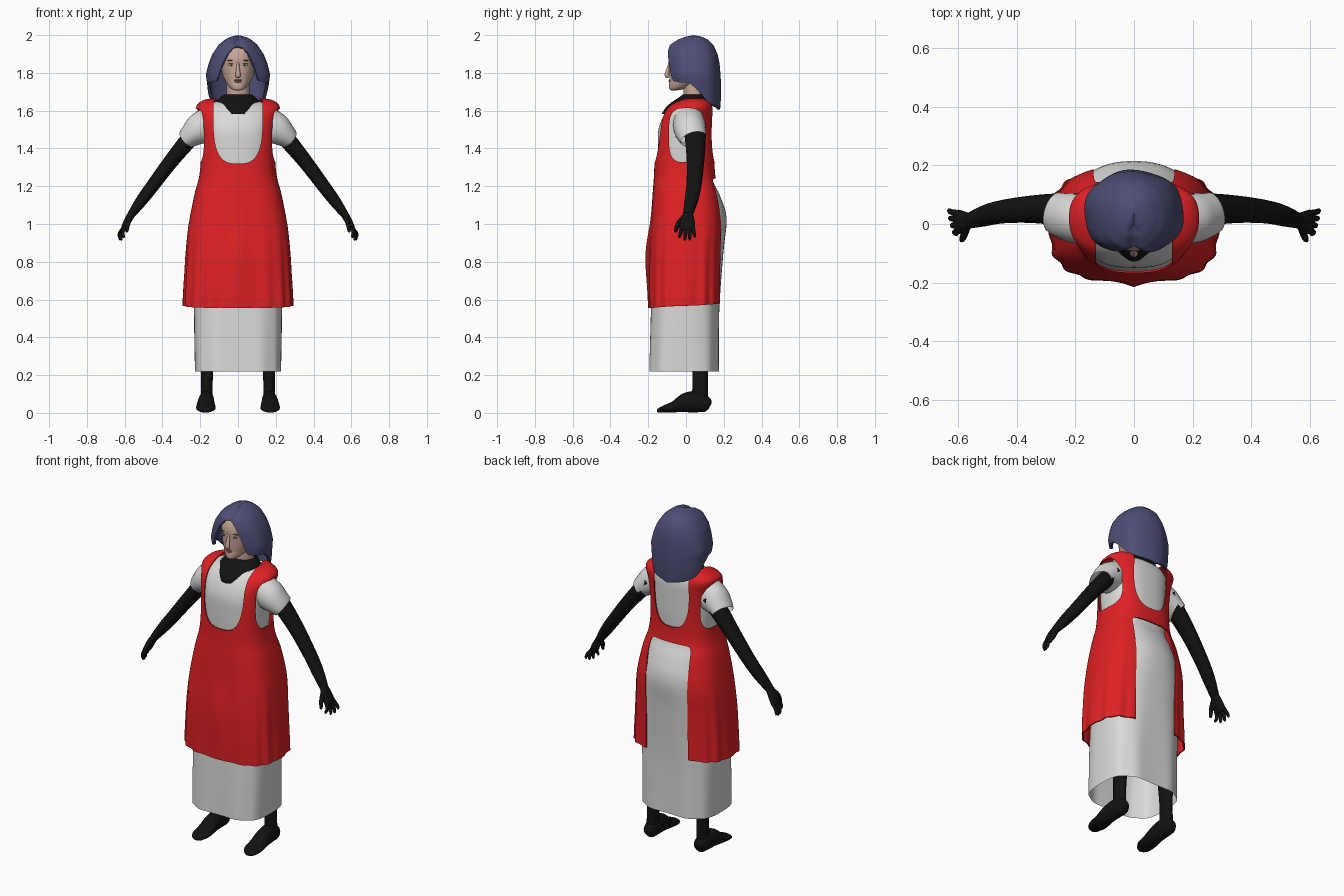
import bpy, bmesh, math
from mathutils import Vector, Matrix

if "Cube" in bpy.data.objects:
    bpy.data.objects.remove(bpy.data.objects["Cube"])


def material(name, rgb):
    m = bpy.data.materials.new(name)
    m.diffuse_color = (*rgb, 1)
    m.use_nodes = True
    m.node_tree.nodes["Principled BSDF"].inputs["Base Color"].default_value = m.diffuse_color
    return m


RED = material("apron red", (0.74, 0.015, 0.018))
WHITE = material("cloth white", (0.70, 0.70, 0.69))
BLACK = material("undersuit black", (0.006, 0.006, 0.006))
BLUE = material("hair blue", (0.075, 0.075, 0.18))
SKIN = material("skin", (0.58, 0.39, 0.32))
LIP = material("lips", (0.36, 0.17, 0.14))
EYE = material("eye white", (0.62, 0.58, 0.55))
DARK = material("iris and brow", (0.09, 0.06, 0.05))


# ---------- helpers ----------
def finish(bm, name, mat, angle=40):
    bmesh.ops.recalc_face_normals(bm, faces=bm.faces[:])
    me = bpy.data.meshes.new(name)
    bm.to_mesh(me)
    bm.free()
    ob = bpy.data.objects.new(name, me)
    bpy.context.collection.objects.link(ob)
    if mat:
        me.materials.append(mat)
    shade(ob, angle)
    return ob


def shade(ob, angle=40):
    bpy.ops.object.select_all(action='DESELECT')
    ob.select_set(True)
    bpy.context.view_layer.objects.active = ob
    bpy.ops.object.shade_smooth_by_angle(angle=math.radians(angle))


def apply_all(ob):
    bpy.context.view_layer.objects.active = ob
    for m in ob.modifiers[:]:
        bpy.ops.object.modifier_apply(modifier=m.name)


def loft(name, rings, mat, caps=True, merge=0.0):
    bm = bmesh.new()
    vs = [[bm.verts.new(p) for p in r] for r in rings]
    n = len(vs[0])
    for a, b in zip(vs, vs[1:]):
        for i in range(n):
            bm.faces.new((a[i], a[(i + 1) % n], b[(i + 1) % n], b[i]))
    if caps:
        bm.faces.new(vs[0])
        bm.faces.new(vs[-1])
    if merge:
        bmesh.ops.remove_doubles(bm, verts=bm.verts[:], dist=merge)
    return finish(bm, name, mat)


def resample(rows, k):
    """Catmull-Rom through table rows, k steps per gap."""
    out = []
    for i in range(len(rows) - 1):
        p = [rows[max(0, min(len(rows) - 1, i + d))] for d in (-1, 0, 1, 2)]
        for s in range(k):
            t = s / k
            out.append([0.5 * (2 * b + (c - a) * t + (2 * a - 5 * b + 4 * c - d) * t * t
                               + (3 * b - a - 3 * c + d) * t ** 3) for a, b, c, d in zip(*p)])
    return out + [list(rows[-1])]


def spow(v, e):
    return math.copysign(abs(v) ** e, v)


def section(z, rx, yf, yb, n, a):
    """Point on a horizontal superellipse; a = 0 faces front."""
    return Vector((rx * spow(math.sin(a), 2 / n),
                   (yf + yb) / 2 - (yb - yf) / 2 * spow(math.cos(a), 2 / n), z))


def body(name, rows, mat, segs=96, k=5, caps=False, tweak=None):
    rings = []
    for r in resample(rows, k):
        ring = []
        for i in range(segs):
            a = 2 * math.pi * i / segs
            p = section(*r, a)
            ring.append(tweak(p, a) if tweak else p)
        rings.append(ring)
    return loft(name, rings, mat, caps)


def tube(name, rows, mat, side=(0, 1, 0), segs=20, k=4, mx=1, caps=True):
    """Elliptical tube; rows are x, y, z, radius along side, other radius."""
    rs = resample(rows, k)
    pts = [Vector((r[0] * mx, r[1], r[2])) for r in rs]
    rings = []
    for i, r in enumerate(rs):
        t = (pts[min(i + 1, len(pts) - 1)] - pts[max(i - 1, 0)]).normalized()
        u = Vector(side)
        u = (u - t * u.dot(t)).normalized()
        v = t.cross(u)
        rings.append([pts[i] + u * max(r[3], .001) * math.cos(w) + v * max(r[4], .001) * math.sin(w)
                      for w in (2 * math.pi * j / segs for j in range(segs))])
    return loft(name, rings, mat, caps)


def ellipsoid(name, c, r, mat):
    bm = bmesh.new()
    bmesh.ops.create_uvsphere(bm, u_segments=16, v_segments=10, radius=1,
                              matrix=Matrix.Translation(c) @ Matrix.Diagonal((*r, 1)))
    return finish(bm, name, mat)


def lookup(tab, x):
    for a, b in zip(tab, tab[1:]):
        if x <= b[0]:
            t = max(0, (x - a[0]) / (b[0] - a[0]))
            return [p + (q - p) * t for p, q in zip(a[1:], b[1:])]
    return list(tab[-1][1:])


# ---------- white dress ----------
body("dress", [(.22, .228, -.196, .175, 3.2), (.55, .233, -.187, .178, 3), (.85, .230, -.175, .198, 2.6),
               (1.03, .220, -.163, .215, 2.2), (1.15, .198, -.155, .180, 2.2), (1.25, .175, -.148, .136, 2.4),
               (1.40, .180, -.149, .135, 2.5), (1.50, .182, -.146, .135, 2.5), (1.58, .187, -.115, .134, 2.4),
               (1.63, .165, -.075, .122, 2.2), (1.65, .110, -.04, .105, 2)], WHITE,
     tweak=lambda p, a: p * 1 if p.z > .8 else
     Vector((p.x, p.y + .006 * math.cos(9 * a) * (.8 - p.z), p.z)))
for s in (1, -1):
    sl = tube("sleeve", [(.13, .015, 1.545, .085, .085), (.20, .02, 1.505, .085, .085),
                         (.245, .03, 1.472, .078, .066), (.272, .04, 1.448, .070, .053)],
              WHITE, segs=28, mx=s, caps=False)

# ---------- red apron ----------
def folds(p, a):
    w = max(0, min(1, (1.05 - p.z) / .45))
    f = 1 + .035 * w * (.5 + .5 * math.cos(16 * a))
    ridge = .016 * math.exp(-(p.x / .03) ** 2 - ((p.z - .84) / .16) ** 2) if p.y < 0 else 0
    lift = .012 * w * (1 - math.cos(a)) if p.z < .7 else 0
    return Vector((p.x * f, p.y * f - ridge, p.z + lift))


apron = body("apron", [(.555, .284, -.193, .182, 3), (.70, .279, -.196, .184, 3), (.85, .273, -.195, .188, 3),
                       (1.0, .260, -.185, .195, 3), (1.15, .232, -.177, .180, 2.8), (1.25, .206, -.170, .156, 2.6),
                       (1.35, .196, -.166, .150, 2.6), (1.45, .197, -.161, .150, 2.6), (1.55, .207, -.145, .151, 2.6),
                       (1.61, .222, -.112, .150, 2.6), (1.64, .208, -.075, .140, 2.5),
                       (1.66, .17, -.035, .122, 2.2), (1.665, .118, -.01, .10, 2)], RED, segs=128, tweak=folds)
m = apron.modifiers.new("thickness", 'SOLIDIFY')
m.thickness = .007
m.offset = -1


def cutter(axis, lo, hi, c, h, n):
    """Prism with a superellipse outline, c and h in the plane across axis."""
    rings = []
    for d in (lo, hi):
        ring = []
        for i in range(64):
            w = 2 * math.pi * (i + .5) / 64
            q, z = c[0] + h[0] * spow(math.cos(w), 2 / n), c[1] + h[1] * spow(math.sin(w), 2 / n)
            ring.append((d, q, z) if axis == 'x' else (q, d, z))
        rings.append(ring)
    cut = loft("cutter", rings, None)
    cut.hide_render = True
    b = apron.modifiers.new("cut", 'BOOLEAN')
    b.operation = 'DIFFERENCE'
    b.solver = 'EXACT'
    b.object = cut
    return cut


cuts = [cutter('y', -.5, .05, (0, 1.57), (.13, .25), 3),        # front neckline
        cutter('y', .045, .5, (0, 1.58), (.115, .25), 3),       # back neckline
        cutter('x', -.5, .5, (.005, 1.47), (.095, .143), 3.5),  # armholes
        cutter('y', .05, .5, (0, .74), (.138, .50), 14)]        # open back
apply_all(apron)
for c in cuts:
    bpy.data.objects.remove(c)
shade(apron)

# ---------- black undersuit: collar, arms, hands, legs, feet ----------
body("collar", [(1.582, .065, -.128, .10, 2), (1.61, .10, -.112, .118, 2), (1.64, .115, -.082, .122, 2),
                (1.665, .10, -.045, .118, 2), (1.685, .074, -.018, .112, 2)], BLACK, segs=48)
FINGERS = [(-.022, -.034, .606, .925), (-.003, -.006, .618, .912), (.017, .020, .626, .914), (.036, .046, .630, .928)]
for s in (1, -1):
    tube("arm", [(.19, .045, 1.52, .06, .05), (.27, .05, 1.435, .054, .045), (.36, .05, 1.325, .046, .039),
                 (.45, .042, 1.205, .040, .035), (.51, .028, 1.125, .036, .031), (.565, .01, 1.05, .026, .021)],
         BLACK, mx=s)
    tube("palm", [(.560, .012, 1.057, .025, .020), (.580, .008, 1.025, .036, .020),
                  (.600, .007, .985, .042, .017), (.606, .007, .968, .036, .012)], BLACK, mx=s)
    for y0, y1, x1, z1 in FINGERS:
        tube("finger", [(.597, y0, .99, .011, .011), (.5 * (.605 + x1) + .006, (y0 + y1) / 2, (.985 + z1) / 2, .010, .010),
                        (x1, y1, z1 + .01, .008, .008), (x1 - .002, y1, z1, .003, .003)], BLACK, segs=10, k=3, mx=s)
    tube("thumb", [(.572, -.012, 1.035, .014, .014), (.582, -.042, 1.0, .013, .012),
                   (.588, -.054, .965, .009, .009), (.589, -.056, .955, .003, .003)], BLACK, segs=10, k=3, mx=s)
    tube("leg", [(.105, .03, .90, .085, .085), (.135, .04, .60, .058, .055), (.155, .075, .38, .050, .045),
                 (.163, .075, .22, .042, .032), (.165, .075, .12, .042, .031), (.166, .07, .05, .045, .034)],
         BLACK, mx=s)
    tube("foot", [(.166, .127, .035, .012, .018), (.166, .112, .042, .034, .040), (.167, .06, .058, .041, .056),
                  (.169, .0, .054, .044, .052), (.170, -.06, .033, .051, .031), (.170, -.115, .021, .049, .019),
                  (.165, -.143, .013, .030, .012), (.163, -.152, .011, .010, .007)], BLACK, side=(1, 0, 0), mx=s)

# ---------- head ----------
tube("neck", [(0, .05, 1.60, .062, .062), (0, .045, 1.68, .058, .062), (0, .04, 1.78, .058, .058)],
     SKIN, side=(0, 1, 0), segs=28)
body("head", [(1.708, .016, -.078, -.045, 2), (1.714, .034, -.088, -.01, 2), (1.735, .054, -.089, .045, 2.1),
              (1.76, .070, -.087, .09, 2.1), (1.79, .082, -.089, .12, 2.1), (1.84, .090, -.090, .14, 2.2),
              (1.88, .090, -.092, .14, 2.2), (1.92, .078, -.080, .13, 2.1), (1.955, .05, -.045, .10, 2),
              (1.97, .012, .01, .045, 2)], SKIN, segs=48, caps=True)
tube("nose", [(0, -.086, 1.858, .006, .006), (0, -.093, 1.825, .009, .009), (0, -.101, 1.795, .013, .012),
              (0, -.100, 1.782, .014, .010), (0, -.092, 1.776, .008, .004)], SKIN, side=(1, 0, 0), segs=14)
for z, w in ((1.761, .022), (1.752, .018)):
    ellipsoid("lip", (0, -.086, z), (w, .006, .0045), LIP)
for s in (1, -1):
    ellipsoid("eye", (.035 * s, -.082, 1.843), (.016, .005, .006), EYE)
    ellipsoid("iris", (.035 * s, -.085, 1.843), (.006, .0035, .0055), DARK)
    ellipsoid("upper_lid", (.035 * s, -.083, 1.849), (.017, .005, .002), DARK)
    ellipsoid("brow", (.037 * s, -.083, 1.866), (.020, .005, .003), DARK)

# ---------- bobbed hair, parted at the front ----------
SHAPE = [(1.60, .138, -.08, .178), (1.66, .156, -.09, .183), (1.74, .164, -.102, .184), (1.79, .171, -.107, .181),
         (1.85, .156, -.109, .177), (1.90, .136, -.107, .167), (1.95, .102, -.090, .146),
         (1.98, .064, -.048, .112), (1.993, .034, -.008, .080), (2.0, .0005, .040, .041)]
HEM = [(0, 1.953), (12, 1.935), (22, 1.905), (30, 1.85), (36, 1.785), (42, 1.757), (60, 1.75), (82, 1.748),
       (98, 1.705), (118, 1.645), (140, 1.622), (180, 1.61)]
SEGS, ROWS = 120, 22
rings = []
for j in range(ROWS + 1):
    t = (j / ROWS) ** 1.7
    ring = []
    for i in range(SEGS):
        a = 2 * math.pi * i / SEGS
        away = min(a, 2 * math.pi - a)
        z = 2 - (2 - lookup(HEM, math.degrees(away))[0]) * t
        rx, yf, yb = lookup(SHAPE, z)
        p = section(z, rx, yf, yb, 2.15, a)
        wave = 1 + .018 * min(1, t * 2) * math.sin(6 * a + .6)
        part = 1 - .10 * math.exp(-(away / .22) ** 2)
        cy = (yf + yb) / 2
        dip = .012 * math.exp(-(p.x / .022) ** 2) * (1 if p.y < .06 else .4) * min(1, t * 6)
        ring.append((p.x * wave, cy + (p.y - cy) * wave * part, z - dip))
    rings.append(ring)
hair = loft("hair", rings, BLUE, caps=False, merge=.0015)
m = hair.modifiers.new("thickness", 'SOLIDIFY')
m.thickness = .016
m.offset = -1
apply_all(hair)
shade(hair, 50)
